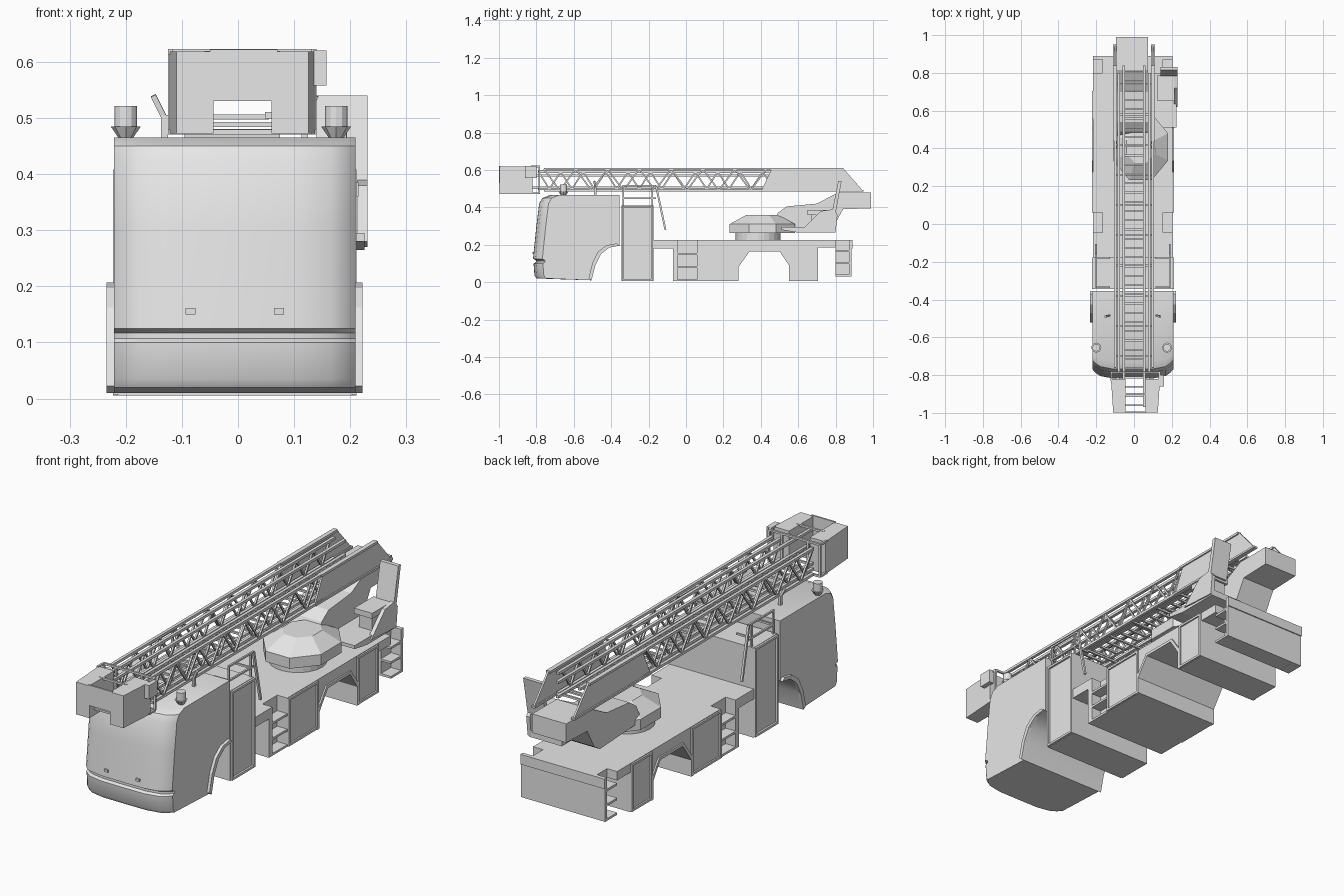
import bpy, bmesh, math
from mathutils import Vector

cube = bpy.data.objects.get("Cube")
if cube:
    bpy.data.objects.remove(cube, do_unlink=True)

grey = bpy.data.materials.new("plain_grey")
grey.use_nodes = True
grey.diffuse_color = (0.8, 0.8, 0.8, 1)
grey.node_tree.nodes["Principled BSDF"].inputs["Base Color"].default_value = (0.8, 0.8, 0.8, 1)
CX = -0.006  # centre line of cab and body


def finish(bm, name):
    bmesh.ops.recalc_face_normals(bm, faces=bm.faces)
    mesh = bpy.data.meshes.new(name)
    bm.to_mesh(mesh)
    bm.free()
    mesh.materials.append(grey)
    obj = bpy.data.objects.new(name, mesh)
    bpy.context.collection.objects.link(obj)
    return obj


def add_prism(bm, profile, xs, shift=None):
    """Extrude a (y, z) profile through the x stations."""
    rings = []
    for x in xs:
        rings.append([bm.verts.new((x, y + (shift(x, y) if shift else 0), z)) for y, z in profile])
    n = len(profile)
    for a, b in zip(rings, rings[1:]):
        for i in range(n):
            bm.faces.new((a[i], a[(i + 1) % n], b[(i + 1) % n], b[i]))
    bm.faces.new(rings[0])
    bm.faces.new(rings[-1][::-1])


def add_box(bm, x, y, z):
    add_prism(bm, [(y[0], z[0]), (y[1], z[0]), (y[1], z[1]), (y[0], z[1])], x)


def add_bar(bm, p, q, w=0.007):
    """Square bar between two points."""
    p, q = Vector(p), Vector(q)
    d = (q - p).normalized()
    u = d.cross(Vector((1, 0, 0)) if abs(d.x) < 0.9 else Vector((0, 0, 1))).normalized() * w / 2
    v = d.cross(u)
    a, b = [[bm.verts.new(c + s) for s in (u + v, u - v, -u - v, v - u)] for c in (p, q)]
    for i in range(4):
        j = (i + 1) % 4
        bm.faces.new((a[i], a[j], b[j], b[i]))
    bm.faces.new(a)
    bm.faces.new(b)


def prism(name, profile, xs):
    bm = bmesh.new()
    add_prism(bm, profile, xs)
    return finish(bm, name)


def box(name, x, y, z):
    bm = bmesh.new()
    add_box(bm, x, y, z)
    return finish(bm, name)


def cone(name, loc, r1, r2, h, sides):
    bm = bmesh.new()
    bmesh.ops.create_cone(bm, cap_ends=True, segments=sides, radius1=r1, radius2=r2, depth=h)
    bmesh.ops.translate(bm, verts=bm.verts, vec=(loc[0], loc[1], loc[2] + h / 2))
    return finish(bm, name)


def sides(inner, outer):
    return [(CX - outer, CX - inner), (CX + inner, CX + outer)]


# Cab with curved front and wheel arch
arch = [(-.355, .195), (-.41, .185), (-.455, .15), (-.485, .09), (-.505, .01)]
front = [(-.80, .02), (-.81, .035), (-.815, .10), (-.803, .107), (-.803, .117), (-.818, .125),
         (-.80, .30), (-.785, .42), (-.768, .45), (-.73, .465), (-.355, .465)]
bm = bmesh.new()
stations = [CX + .215 * f for f in (-1, -.98, -.92, -.8, -.5, 0, .5, .8, .92, .98, 1)]
add_prism(bm, arch + front, stations,
          lambda x, y: .05 * abs((x - CX) / .215) ** 6 if y < -.7 else 0)
cab = finish(bm, "cab")
bpy.context.view_layer.objects.active = cab
cab.select_set(True)
bpy.ops.object.shade_smooth_by_angle(angle=math.radians(35))
cab.select_set(False)

# Flared front fenders
rim = [(y - .016, z + .012) for y, z in arch]
for x in sides(.205, .228):
    prism("front_fender", arch + rim[::-1], x)
for x in (-.085, .073):
    box("front_lamp", (x - .009, x + .009), (-.822, -.805), (.15, .161))

# Beacons and horns on the cab roof
for x in (-.2, .175):
    cone("beacon_base", (x, -.655, .463), .012, .027, .022, 8)
    cone("beacon", (x, -.655, .485), .02, .02, .036, 12)
bm = bmesh.new()
for s in (-1, 1):
    x = CX + s * .125
    add_bar(bm, (x, -.485, .46), (x, -.485, .505), .012)
    add_bar(bm, (x, -.485, .50), (x + s * .02, -.49, .54), .01)
finish(bm, "roof_horns")

# Equipment locker behind the cab
box("crew_locker", (CX - .208, CX + .208), (-.345, -.175), (.005, .41))
bm = bmesh.new()
for x in (CX - .195, CX + .195):
    for z in (.45, .515):
        add_bar(bm, (x, -.34, z), (x, -.16, z), .008)
    for y in (-.335, -.18):
        add_bar(bm, (x, y, .405), (x, y, .515), .008)
    add_bar(bm, (x, -.16, .515), (x, -.11, .28), .01)
for y in (-.335, -.18):
    add_bar(bm, (CX - .195, y, .45), (CX - .12, y, .45), .008)
    add_bar(bm, (CX + .12, y, .45), (CX + .195, y, .45), .008)
finish(bm, "locker_rails")

# Body core, outer lockers and step recesses
wheel = [(.28, .005), (.28, .08), (.34, .165), (.5, .165), (.55, .09), (.55, .005)]
tail = [(.705, .005), (.705, .185), (.80, .185)]
lead = [(-.175, .225), (-.175, .18), (-.07, .18), (-.07, .005)]
prism("body_core", lead + wheel + tail + [(.80, .03), (.885, .03), (.885, .225)], (CX - .16, CX + .16))
for x in sides(.16, .21):
    prism("front_side_locker", lead + [(-.045, .005), (-.045, .225)], x)
    prism("rear_side_locker", [(.06, .005)] + wheel + tail + [(.80, .225), (.06, .225)], x)
    box("tail_panel", x, (.872, .885), (.03, .225))
    bm = bmesh.new()
    for z in (.005, .075, .145):
        add_box(bm, x, (-.045, .06), (z, z + .01))
        add_box(bm, x, (.80, .872), (z * .95 + .025, z * .95 + .035))
    finish(bm, "steps")
box("tail_strip", (CX - .21, CX + .21), (.885, .89), (.18, .225))

# Raised frames around the locker doors, and rear arch trims
doors = [(-.343, -.177, .007, .408), (.062, .275, .007, .222), (.555, .703, .007, .222)]
for x in sides(.207, .217):
    bm = bmesh.new()
    for y0, y1, z0, z1 in doors:
        for z in (z0, z1 - .01):
            add_box(bm, x, (y0, y1), (z, z + .01))
        for y in (y0, y1 - .01):
            add_box(bm, x, (y, y + .01), (z0, z1))
    finish(bm, "door_frames")
    outer = [(.265, .005), (.265, .085), (.333, .178), (.507, .178), (.565, .095), (.565, .005)]
    prism("rear_arch_trim", wheel + outer[::-1], x)

# Turntable
cone("turntable_ring", (.03, .385, .22), .12, .12, .045, 24)
bm = bmesh.new()
rings = []
for z, rx, ry in ((.262, .145, .175), (.31, .145, .175), (.36, .075, .085)):
    ring = []
    for i in range(8):
        a = math.pi / 8 + i * math.pi / 4
        ring.append(bm.verts.new((.035 + rx * math.cos(a) / .924, .408 + ry * math.sin(a) / .924, z)))
    rings.append(ring)
for a, b in zip(rings, rings[1:]):
    for i in range(8):
        bm.faces.new((a[i], a[(i + 1) % 8], b[(i + 1) % 8], b[i]))
bm.faces.new(rings[0])
bm.faces.new(rings[-1])
finish(bm, "turntable_housing")
prism("lift_arm", [(.45, .29), (.49, .37), (.54, .405), (.70, .42), (.815, .48), (.99, .48),
                   (.99, .395), (.84, .39), (.79, .30), (.75, .275)], (-.095, .075))

# Operator seat
prism("seat_platform", [(.51, .28), (.60, .265), (.80, .265), (.80, .295), (.51, .295)], (.06, .225))
box("seat_base", (.135, .20), (.67, .78), (.29, .36))
box("seat_cushion", (.125, .215), (.65, .79), (.36, .385))
prism("seat_back", [(.78, .37), (.80, .37), (.832, .54), (.814, .54)], (.14, .231))
prism("seat_console", [(.62, .28), (.80, .27), (.81, .36), (.79, .39), (.72, .38)], (.213, .231))

# Nested ladder sections: half width, start, end, base height, top height, truss pitch
sections = [(.1, -.76, .45, .49, .605, .085), (.08, -.79, .80, .498, .59, .06),
            (.055, -.97, .84, .505, .57, .05)]
for number, (hw, y0, y1, z0, z1, pitch) in enumerate(sections):
    bm = bmesh.new()
    for s in (-1, 1):
        x = s * hw
        for z in (z0, z1):
            add_box(bm, (x - .007, x + .007), (y0, y1), (z - .006, z + .006))
        if number < 2:
            count = int((y1 - y0) / pitch)
            for i in range(count):
                y = y0 + i * pitch
                lo, hi = (z0, z1) if i % 2 else (z1, z0)
                add_bar(bm, (x, y, lo), (x, y + pitch, hi), .008)
    finish(bm, ("outer", "middle", "inner")[number] + "_ladder_section")
bm = bmesh.new()
for i in range(37):
    y = -.96 + i * .049
    add_bar(bm, (-.055, y, .502), (.055, y, .502), .009)
finish(bm, "ladder_rungs")
bm = bmesh.new()
for i in range(10):
    y = -.7 + i * .16
    add_bar(bm, (-.1, y, .488), (.1, y, .488), .009)
finish(bm, "ladder_cross_members")

# Solid rear ladder cheeks with flanges
for s in (-1, 1):
    x = s * .1
    prism("ladder_cheek", [(.40, .484), (.95, .484), (.84, .61), (.46, .61)], (x - .004, x + .004))
    box("cheek_flange", (x - .01, x + .01), (.44, .84), (.60, .611))
    box("cheek_foot", (x - .01, x + .01), (.40, .95), (.484, .493))

# Rescue basket: two tapered pods, a front panel and rails
for s in (-1, 1):
    bm = bmesh.new()
    add_box(bm, (.008 + s * .052, .008 + s * .13), (-.998, -.82), (.472, .618))
    for v in bm.verts:
        if abs(v.co.x - .008) > .1 and v.co.y < -.9:
            v.co.x -= s * .012
    finish(bm, "basket_pod")
box("basket_front_panel", (-.05, .07), (-1, -.992), (.53, .622))
box("basket_side_box", (.135, .158), (-.86, -.80), (.558, .62))
bm = bmesh.new()
for z in (.475, .618):
    add_bar(bm, (-.12, -.785, z), (.135, -.785, z), .009)
    for x in (-.12, .135):
        add_bar(bm, (x, -.83, z), (x, -.785, z), .009)
for x in (-.12, -.06, .07, .135):
    add_bar(bm, (x, -.785, .475), (x, -.785, .618), .009)
add_bar(bm, (-.06, -.9, .615), (.075, -.9, .615), .009)
finish(bm, "basket_rails")
